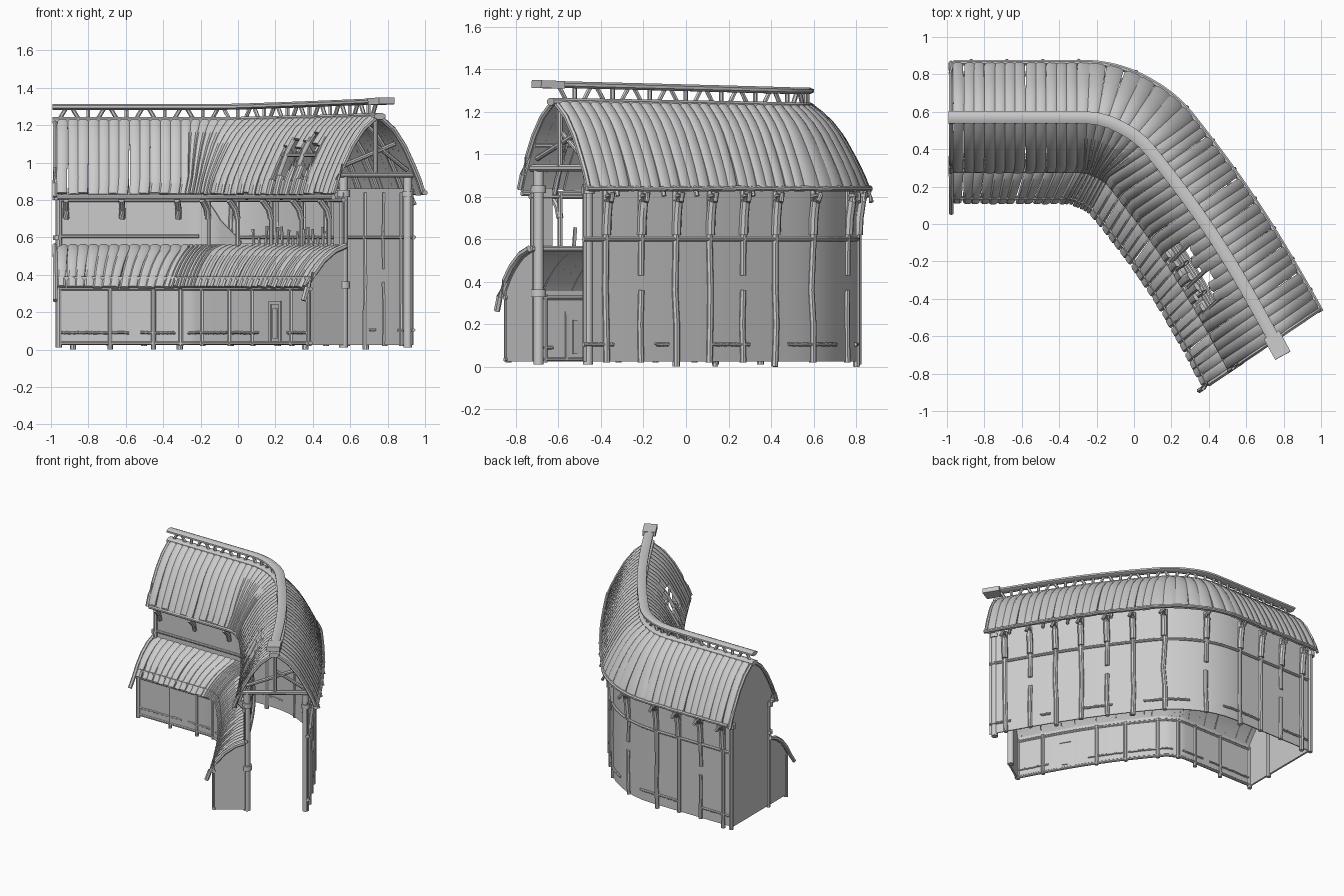
import bpy, bmesh, math, random
from mathutils import Vector as V

if "Cube" in bpy.data.objects:
    bpy.data.objects.remove(bpy.data.objects["Cube"])

random.seed(4)
TURN = math.radians(56)
N = V((math.sin(TURN), math.cos(TURN)))      # outward normal of the slanted arm
U = V((math.cos(TURN), -math.sin(TURN)))     # direction of the slanted arm
A, B, END = .30, .475, .925                  # bend start / bend end / arm end
parts = {}


def P(t, d, z=0.0):
    """Plan position: t along the bent building, d inward from the outer eave."""
    y0 = .86 - d
    cx = (.566 - d - N.y * y0) / N.x
    r = max(.705 - d, .15)
    x0 = cx - r * math.tan(TURN / 2)
    c = V((x0, y0 - r))
    if t <= A:
        p = V((-.965 + (x0 + .965) * t / A, y0))
    elif t <= B:
        a = TURN * (t - A) / (B - A)
        p = c + r * V((math.sin(a), math.cos(a)))
    else:
        s0 = c.dot(U)
        p = c + r * N + U * (END - s0) * (t - B) / (1 - B)
    # the arm bows gently outward
    if t > .4:
        p = p + N * (.035 + .02 * min(d, .5)) * math.sin(math.pi * (t - .4) / .6)
    return V((p.x, p.y, z))


def lift(t):
    return .03 * max(0, t - .4) / .6


def loft(name, rings):
    bm = parts.setdefault(name, bmesh.new())
    vs = [[bm.verts.new(p) for p in r] for r in rings]
    n = len(rings[0])
    for a, b in zip(vs, vs[1:]):
        for i in range(n):
            bm.faces.new((a[i], a[(i + 1) % n], b[(i + 1) % n], b[i]))
    bm.faces.new(vs[0][::-1])
    bm.faces.new(vs[-1])


def tube(name, pts, w, h=None, n=8):
    """Sweep a round (n=8) or square (n=4) section along points."""
    pts = [V(p) for p in pts]
    h = h or w
    k = math.sqrt(2) if n == 4 else 1
    rings = []
    for i, p in enumerate(pts):
        tan = (pts[min(i + 1, len(pts) - 1)] - pts[max(i - 1, 0)]).normalized()
        ref = V((0, 0, 1)) if abs(tan.z) < .9 else V((N.x, N.y, 0))
        side = tan.cross(ref).normalized()
        up = side.cross(tan)
        rings.append([p + k * (side * w * math.cos(q) + up * h * math.sin(q))
                      for q in [2 * math.pi * (j + .5) / n for j in range(n)]])
    loft(name, rings)


def span(t0, t1, n=36):
    return [t0 + (t1 - t0) * i / n for i in range(n + 1)]


def beam(name, d, z, w, h=None, t0=0, t1=1, n=8, wob=0):
    tube(name, [P(t, d, z + random.uniform(-wob, wob)) for t in span(t0, t1)], w, h, n)


def wall(name, d, z0, z1, t0=0, t1=1, th=.008, z_end=None):
    z_end = z_end or z1
    rings = []
    for t in span(t0, t1, 40):
        zt = z1 + (z_end - z1) * (t - t0) / (t1 - t0)
        rings.append([P(t, d, z0), P(t, d + th, z0), P(t, d + th, zt), P(t, d, zt)])
    loft(name, rings)


def panel(name, t, outline, th=.006):
    loft(name, [[P(t + s, d, z) for d, z in outline] for s in (0, th)])


def sample(prof, f):
    f = min(max(f, 0), 1) * (len(prof) - 1)
    i = min(int(f), len(prof) - 2)
    a, b = V(prof[i]), V(prof[i + 1])
    return a + (b - a) * (f - i), (b - a).normalized()


def plank(name, prof, sgn, t, w, f0=0, f1=1, steps=8, skew=0, th=.014):
    """Bowed roof board following a roof profile of (d, z)."""
    rings = []
    for i in range(steps + 1):
        f = f0 + (f1 - f0) * i / steps
        p, tg = sample(prof, f)
        nd, nz = -sgn * abs(tg.y), abs(tg.x)
        up = .6 * lift(t) * max(0, (p.y - .82) / .41)
        tc = t + skew * f
        ring = []
        for o, e in ((-1, 0), (-.55, .008), (.55, .008), (1, 0), (1, -th), (-1, -th)):
            tt = min(max(tc + o * w, -.004), 1.008)
            ring.append(P(tt, p.x + nd * e, p.y + nz * e + up))
        rings.append(ring)
    loft(name, rings)


# roof profiles, ridge to eave
half = [(.015, 1.235), (.10, 1.17), (.17, 1.08), (.225, .98), (.265, .90), (.292, .828)]
outer = [(.29 - h, z) for h, z in half]
inner = [(.29 + h, z) for h, z in half]
low = [(.50, .555), (.57, .53), (.645, .475), (.705, .405), (.748, .332)]

# roof boards, with a broken patch on the inner slope of the arm
COUNT = 42
for i in range(COUNT):
    t = (i + .5) / COUNT
    w = .5 / COUNT * random.uniform(1.0, 1.08)
    sk = random.uniform(-.003, .003)
    plank("outer_roof_boards", outer, 1, t, w, 0, random.uniform(.98, 1), skew=sk)
    if .70 < t < .86:
        plank("inner_roof_boards", inner, -1, t, w, 0, random.uniform(.2, .42), 4, sk * 2)
        plank("inner_roof_boards", inner, -1, t, w * .8, random.uniform(.6, .8), 1, 4, sk * 2)
        if random.random() < .5:
            plank("inner_roof_boards", inner, -1, t, w * .35, .3, .8, 4, .02)
    else:
        plank("inner_roof_boards", inner, -1, t, w, 0, random.uniform(.97, 1), skew=sk)
    plank("lower_roof_boards", low, -1, t, w, 0, random.uniform(.98, 1), 7, sk)

# roof ribs and purlin beneath the boards
for t in (.6, .74, .82, .93):
    for prof in (outer, inner):
        tube("roof_ribs", [P(t, .29 + (d - .29) * .92, z - .025) for d, z in prof], .012, n=6)
beam("roof_purlin", .47, 1.04, .010, t0=.6, n=6)

# ridge beam, raised rail, zigzag struts and end block
tube("ridge_beam", [P(t, .29, 1.226 + lift(t) * .7) for t in span(-.012, 1.012)], .037, .019)
tube("ridge_rail", [P(t, .29, 1.298 + lift(t)) for t in span(-.012, 1.03)], .036, .017)
for i in range(34):
    t = .012 + i * .0295
    lean = (.008, -.008, 0)[i % 3]
    tube("ridge_struts", [P(t - lean, .29, 1.23 + lift(t)), P(t + lean, .29, 1.292 + lift(t))], .011, n=6)
tube("ridge_end_block", [P(.99, .29, 1.326), P(1.045, .29, 1.330)], .047, .018, 4)

# eave beams
for t0, t1 in ((0, .33), (.325, .66), (.655, 1.01)):
    beam("outer_eave_beam", -.003, .838, .016, .013, t0, t1, wob=.002)
beam("inner_eave_beam", .575, .815, .014)
beam("inner_eave_beam", .51, .80, .012)

# tall outer wall with rails, posts and eave brackets
wall("outer_wall", .058, .025, .86)
beam("outer_wall_rails", .058, .60, .015, .011)
for t0, t1 in ((0, .12), (.2, .33), (.4, .5), (.6, .7), (.8, .83), (.93, 1)):
    beam("outer_wall_rails", .058, .105, .012, .009, t0, t1, wob=.002)
for i in range(12):
    t = .035 + i * .083
    zs = [.0 if i % 3 == 0 else .02, .2, .36, .6, .84]
    pts = [P(t + random.uniform(-.002, .002), .058, z) for z in zs]
    if i % 3 == 1:
        tube("outer_wall_posts", pts[:3], .016)
        tube("outer_wall_posts", [P(t, .058, .43), pts[3], pts[4]], .016)
    else:
        tube("outer_wall_posts", pts, .017)
    tube("eave_brackets", [P(t, .05, .62), P(t, .046, .70), P(t, .034, .78), P(t, .01, .82)], .022)
    tube("eave_brackets", [P(t, .06, .80), P(t, -.004, .81), P(t + .006, -.012, .775)], .012)

# clerestory above the lean-to roof, torn open past the bend
wall("clerestory_wall", .50, .54, .84, 0, .40)
wall("clerestory_wall", .50, .54, .80, .40, .55, z_end=.58)
wall("clerestory_wall", .50, .54, .84, .95, 1)
beam("clerestory_rails", .495, .555, .014)
beam("clerestory_rails", .512, .605, .010, t1=.36)
for i in range(8):
    t = .02 + i * .13
    if t > .4:
        tube("clerestory_posts", [P(t, .508, .55), P(t, .508, .82)], .012)
    tube("clerestory_brackets", [P(t, .51, .70), P(t, .525, .75), P(t, .57, .80)], .017)
for i in range(14):
    t = .60 + i * .023
    tube("broken_slats", [P(t, .506, .55), P(t + random.uniform(-.006, .006), .506,
         random.uniform(.60, .67))], .008, .004, 4)

# low front wall with frame timbers and door
wall("front_wall", .718, .025, .39)
beam("front_wall_beams", .722, .325, .014, .011)
beam("front_wall_beams", .722, .035, .012, .010)
for t0, t1 in ((.01, .19), (.22, .33), (.42, .6), (.62, .74), (.88, .99)):
    beam("front_wall_beams", .722, .09, .012, .008, t0, t1, wob=.002)
for t in (.005, .14, .255, .37, .50, .61, .71, .90, .99):
    tube("front_wall_posts", [P(t, .722, 0 if t in (.14, .255) else .02), P(t, .722, .34)], .014)
tube("door", [P(.82, .722, .06), P(.82, .722, .22)], .022, .010, 4)
for t in (.795, .845):
    tube("door_frame", [P(t, .722, .03), P(t, .722, .25)], .010, n=4)
tube("door_frame", [P(.79, .722, .25), P(.85, .722, .25)], .010, n=4)

# closed left gable, and closed lean-to ends
panel("left_gable_wall", .0, [(.058, .025), (.058, .82)] + outer[-2::-1] + inner[:-1] + [(.51, .82), (.51, .025)])
lean_end = [(.50, .025), (.50, .54), (.57, .515), (.645, .46), (.70, .395), (.727, .36), (.727, .025)]
panel("lean_to_left_end", .0, lean_end)
panel("lean_to_right_end", .99, lean_end)

# barge boards at the roof ends
for t, tip in ((-.006, .80), (1.004, .772)):
    for prof in (outer, inner):
        tube("barge_boards", [P(t, d, z - .012 + lift(t) * .6) for d, z in prof], .012, .014, 6)
    tube("barge_boards", [P(t, d, z) for d, z in low + [(tip, .262)]], .014, .016, 6)

# open right gable: corner posts with collars, tie beam and truss
for d, top in ((.075, .92), (.49, .93)):
    tube("gable_posts", [P(.985, d, .01), P(.985, d, top)], .024, n=12)
for z in (.835, .345):
    tube("post_collars", [P(.985, .49, z - .018), P(.985, .49, z + .018)], .036, n=12)
tube("post_collars", [P(.985, .075, .815), P(.985, .075, .845)], .032, n=12)
tube("gable_truss", [P(.99, .045, .935), P(.99, .53, .935)], .017)
tube("gable_truss", [P(.99, .29, .935), P(.99, .29, 1.24)], .014)
tube("gable_truss", [P(.985, .50, .98), P(.985, .16, 1.10)], .013)
tube("gable_truss", [P(.985, .08, .96), P(.985, .29, 1.10)], .012)

# left corner posts
for d, top in ((.05, .84), (.51, .84), (.722, .34)):
    tube("left_corner_posts", [P(.003, d, .01), P(.003, d, top)], .017)
for d in (.05, .51):
    tube("left_post_collars", [P(.0, d, .80), P(.0, d, .835)], .027)
tube("left_post_collars", [P(.0, .51, .585), P(.0, .51, .61)], .025)

# turn every part into an object
for name, bm in parts.items():
    bmesh.ops.recalc_face_normals(bm, faces=bm.faces)
    me = bpy.data.meshes.new(name)
    bm.to_mesh(me)
    bm.free()
    ob = bpy.data.objects.new(name, me)
    bpy.context.collection.objects.link(ob)
    ob.select_set(True)
    bpy.context.view_layer.objects.active = ob
bpy.ops.object.shade_smooth_by_angle(angle=math.radians(35))
